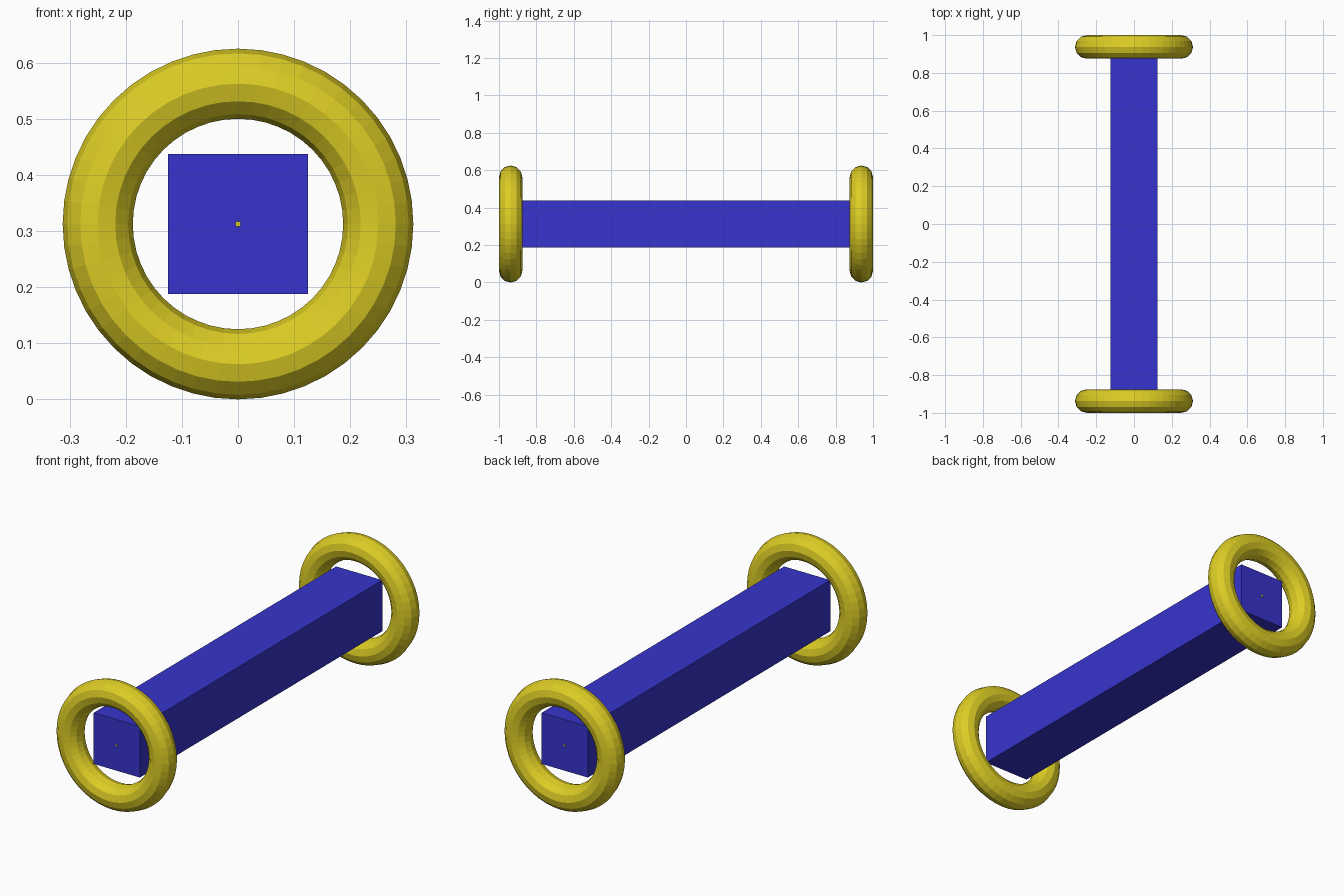
import bpy, math

if "Cube" in bpy.data.objects:
    bpy.data.objects.remove(bpy.data.objects["Cube"])


def material(name, rgb):
    m = bpy.data.materials.new(name)
    m.diffuse_color = (*rgb, 1.0)
    m.use_nodes = True
    m.node_tree.nodes["Principled BSDF"].inputs["Base Color"].default_value = m.diffuse_color
    return m


YELLOW = material("yellow", (0.72, 0.61, 0.018))
BLUE = material("blue", (0.037, 0.034, 0.604))
AXIS_Z = 0.3125   # height of the common centre line
RING_Y = 0.9375   # ring centres, also the ends of the beam


def finish(name, mat):
    ob = bpy.context.object
    ob.name = name
    ob.data.materials.append(mat)
    return ob


# square beam
bpy.ops.mesh.primitive_cube_add(size=1, location=(0, 0, AXIS_Z))
beam = finish("beam", BLUE)
beam.scale = (0.25, 2 * RING_Y, 0.25)

# flat-shaded ring and tiny axle tip at each end
for label, side in (("front", -1), ("back", 1)):
    bpy.ops.mesh.primitive_torus_add(
        major_radius=0.25, minor_radius=0.0625,
        major_segments=48, minor_segments=12,
        location=(0, side * RING_Y, AXIS_Z), rotation=(math.pi / 2, 0, 0))
    finish(label + "_ring", YELLOW)

    bpy.ops.mesh.primitive_cube_add(size=1, location=(0, side * RING_Y, AXIS_Z))
    tip = finish(label + "_axle_tip", YELLOW)
    tip.scale = (0.009, 0.006, 0.009)
